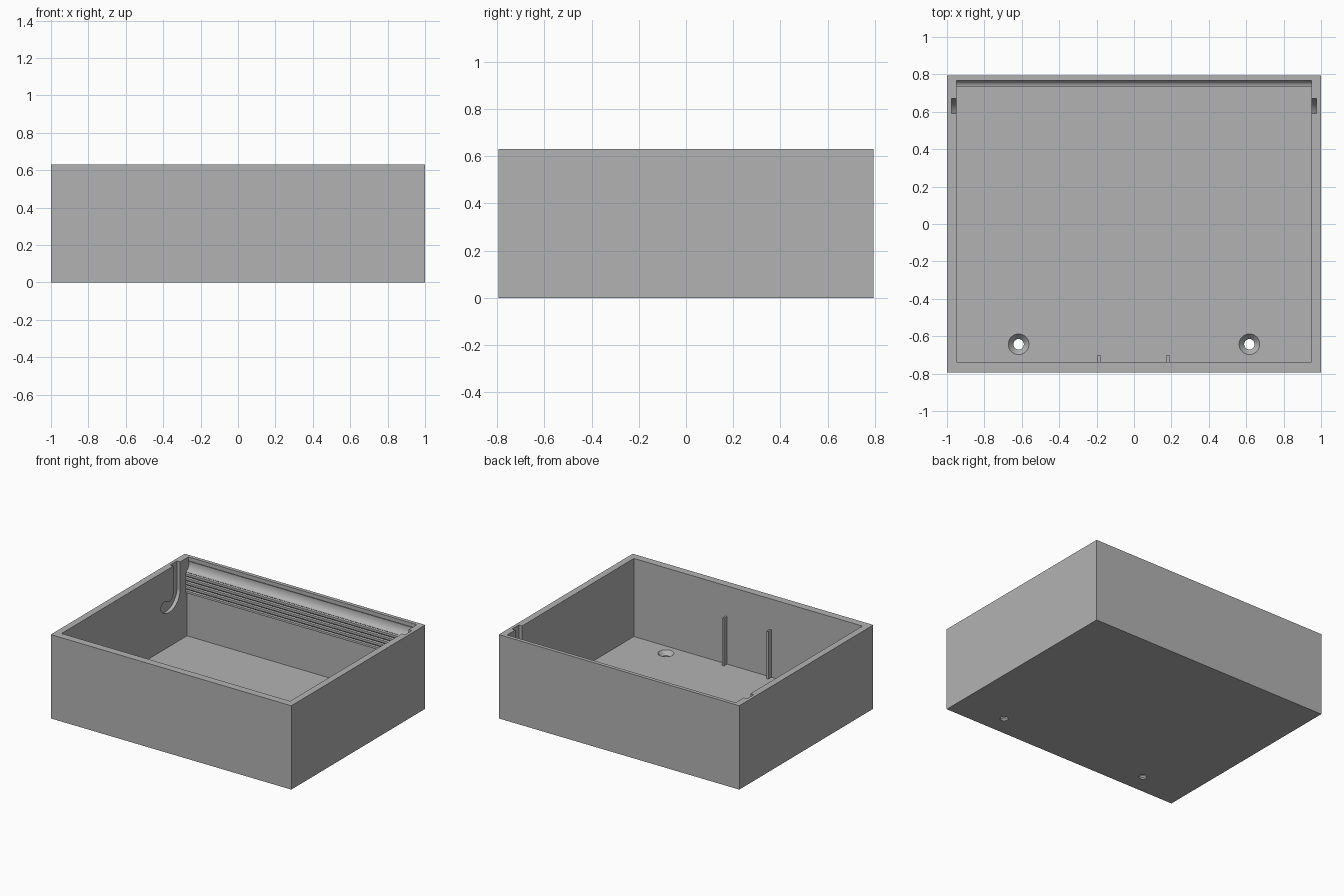
import bpy
import bmesh
from math import sin, cos, pi, radians

if "Cube" in bpy.data.objects:
    bpy.data.objects.remove(bpy.data.objects["Cube"])

WIDTH, DEPTH, HEIGHT = 2.0, 1.59, 0.63
WALL, FLOOR = 0.05, 0.043
INNER_X = WIDTH / 2 - WALL
FRONT_Y = -DEPTH / 2 + WALL + 0.007
ABOVE = HEIGHT + 0.1

grey = bpy.data.materials.new("plain grey")
grey.use_nodes = True
grey.diffuse_color = (0.45, 0.45, 0.45, 1)
grey.node_tree.nodes["Principled BSDF"].inputs["Base Color"].default_value = (0.45, 0.45, 0.45, 1)


def finish(name, bm):
    bmesh.ops.recalc_face_normals(bm, faces=bm.faces)
    mesh = bpy.data.meshes.new(name)
    bm.to_mesh(mesh)
    bm.free()
    mesh.materials.append(grey)
    obj = bpy.data.objects.new(name, mesh)
    bpy.context.collection.objects.link(obj)
    return obj


def prism(name, outline, x0, x1):
    """Extrude a (y, z) outline along x."""
    bm = bmesh.new()
    face = bm.faces.new([bm.verts.new((x0, y, z)) for y, z in outline])
    new = bmesh.ops.extrude_face_region(bm, geom=[face])["geom"]
    moved = [v for v in new if isinstance(v, bmesh.types.BMVert)]
    bmesh.ops.translate(bm, verts=moved, vec=(x1 - x0, 0, 0))
    return finish(name, bm)


def cone(name, x, y, z0, z1, r0, r1):
    bm = bmesh.new()
    bmesh.ops.create_cone(bm, cap_ends=True, segments=48, radius1=r0, radius2=r1, depth=z1 - z0)
    bmesh.ops.translate(bm, verts=bm.verts, vec=(x, y, (z0 + z1) / 2))
    return finish(name, bm)


def arc(cy, cz, r, start, end, steps):
    angles = [radians(start + (end - start) * i / steps) for i in range(steps + 1)]
    return [(cy + r * cos(a), cz + r * sin(a)) for a in angles]


def cut(target, cutter):
    cutter.hide_render = True
    mod = target.modifiers.new("cut", "BOOLEAN")
    mod.operation, mod.solver, mod.object = "DIFFERENCE", "EXACT", cutter
    bpy.context.view_layer.objects.active = target
    bpy.ops.object.modifier_apply(modifier=mod.name)
    bpy.data.objects.remove(cutter)


# Outer block
y = DEPTH / 2
tray = prism("tray", [(-y, 0), (y, 0), (y, HEIGHT), (-y, HEIGHT)], -WIDTH / 2, WIDTH / 2)

# Cavity section: plain front, back wall with ribbed band and cove above it
LOWER_Y, BAND_Y, GROOVE_Y = 0.752, 0.735, 0.767
BAND_LOW, BAND_TOP, RIBS = 0.37, 0.53, 5
pitch = (BAND_TOP - BAND_LOW) / RIBS
section = [(FRONT_Y, ABOVE), (FRONT_Y, FLOOR), (LOWER_Y, FLOOR), (LOWER_Y, BAND_LOW)]
for i in range(RIBS):
    z = BAND_LOW + i * pitch
    section += [(BAND_Y, z + pitch * 0.1), (BAND_Y, z + pitch * 0.6), (BAND_Y + 0.008, z + pitch * 0.8)]
section += [(BAND_Y, BAND_TOP)]
for i in range(1, 11):
    a = i / 10 * pi / 2
    section.append((BAND_Y + 0.04 * sin(a), BAND_TOP + 0.06 * (1 - cos(a))))
section += [(GROOVE_Y, 0.605), (GROOVE_Y, ABOVE)]
cut(tray, prism("cavity_cutter", section, -INNER_X, INNER_X))

# Hooked slots in both side walls
SLOT_Y, SLOT_Z, BEND, HALF = 0.54, 0.43, 0.09, 0.04
TURN = -130
tip = arc(SLOT_Y, SLOT_Z, BEND, TURN, TURN, 1)[0]
hook = [(SLOT_Y + BEND + HALF, ABOVE)]
hook += arc(SLOT_Y, SLOT_Z, BEND + HALF, 0, TURN, 20)
hook += arc(tip[0], tip[1], HALF, TURN, TURN - 180, 12)[1:-1]
hook += arc(SLOT_Y, SLOT_Z, BEND - HALF, TURN, 0, 20)
hook += [(SLOT_Y + BEND - HALF, ABOVE)]
for side in (-1, 1):
    cut(tray, prism("slot_cutter", hook, side * 0.9, side * 0.977))

# Countersunk screw holes in the floor
for side in (-1, 1):
    x, y = side * 0.617, -0.643
    cut(tray, cone("hole_cutter", x, y, -0.1, 0.1, 0.028, 0.028))
    cut(tray, cone("countersink_cutter", x, y, 0.012, FLOOR + 0.001, 0.028, 0.056))

bpy.ops.object.select_all(action="DESELECT")
tray.select_set(True)
bpy.context.view_layer.objects.active = tray
bpy.ops.object.shade_smooth_by_angle(angle=radians(25))

# Slim upright guides on the inner front wall
for name, x in (("right_guide", -0.187), ("left_guide", 0.182)):
    y0, y1 = FRONT_Y - 0.01, FRONT_Y + 0.038
    prism(name, [(y0, FLOOR - 0.01), (y1, FLOOR - 0.01), (y1, 0.4), (y0, 0.4)], x - 0.007, x + 0.007)
